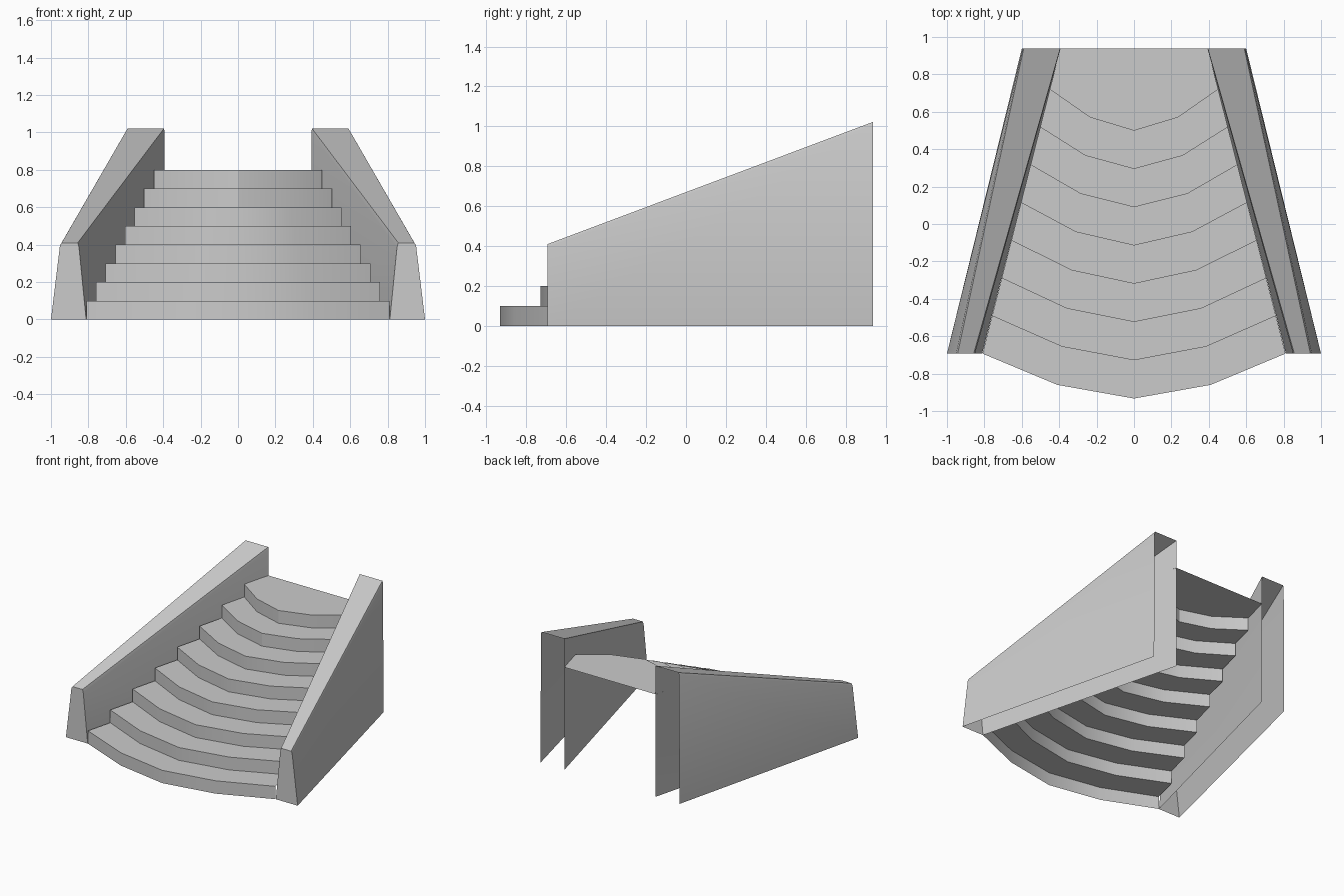
import bpy
from math import radians

if "Cube" in bpy.data.objects:
    bpy.data.objects.remove(bpy.data.objects["Cube"])


def make(name, verts, faces):
    mesh = bpy.data.meshes.new(name)
    mesh.from_pydata(verts, [], faces)
    mesh.update()
    ob = bpy.data.objects.new(name, mesh)
    bpy.context.collection.objects.link(ob)
    bpy.ops.object.select_all(action='DESELECT')
    ob.select_set(True)
    bpy.context.view_layer.objects.active = ob
    bpy.ops.object.shade_smooth_by_angle(angle=radians(30))
    return ob


# Curved steps: one open ribbon of risers and treads, narrowing to the back
STEPS = 8
FIRST = [(0.0, -0.933), (0.41, -0.86), (0.81, -0.693)]
LAST = [(0.0, 0.499), (0.235, 0.57), (0.45, 0.72)]
BACK = [(0.0, 0.937), (0.2, 0.937), (0.395, 0.937)]


def row(half, z):
    full = [(-x, y) for x, y in reversed(half[1:])] + half
    return [(x, y, z) for x, y in full]


rows = []
for k in range(STEPS):
    t = k / (STEPS - 1)
    half = [(a[0] + (b[0] - a[0]) * t, a[1] + (b[1] - a[1]) * t)
            for a, b in zip(FIRST, LAST)]
    rows += [row(half, 0.1 * k), row(half, 0.1 * (k + 1))]
rows.append(row(BACK, 0.1 * STEPS))
n = len(rows[0])
make("steps", [p for r in rows for p in r],
     [(i * n + j, i * n + j + 1, (i + 1) * n + j + 1, (i + 1) * n + j)
      for i in range(len(rows) - 1) for j in range(n - 1)])

# Sloping side walls: hollow shell, open below and at the back
front = [(1.0, 0), (0.952, 0.395), (0.943, 0.41),
         (0.857, 0.41), (0.85, 0.385), (0.812, 0)]
back = [(0.6, 0), (0.595, 1.005), (0.59, 1.022),
        (0.395, 1.022), (0.393, 1.0), (0.393, 0)]
m = len(front)
verts = [(x, -0.693, z) for x, z in front] + [(x, 0.937, z) for x, z in back]
faces = [(i, i + m, i + m + 1, i + 1) for i in range(m - 1)] + [tuple(range(m))]
walls = make("side_walls", verts, faces)
walls.modifiers.new("mirror", 'MIRROR').use_mirror_merge = False
